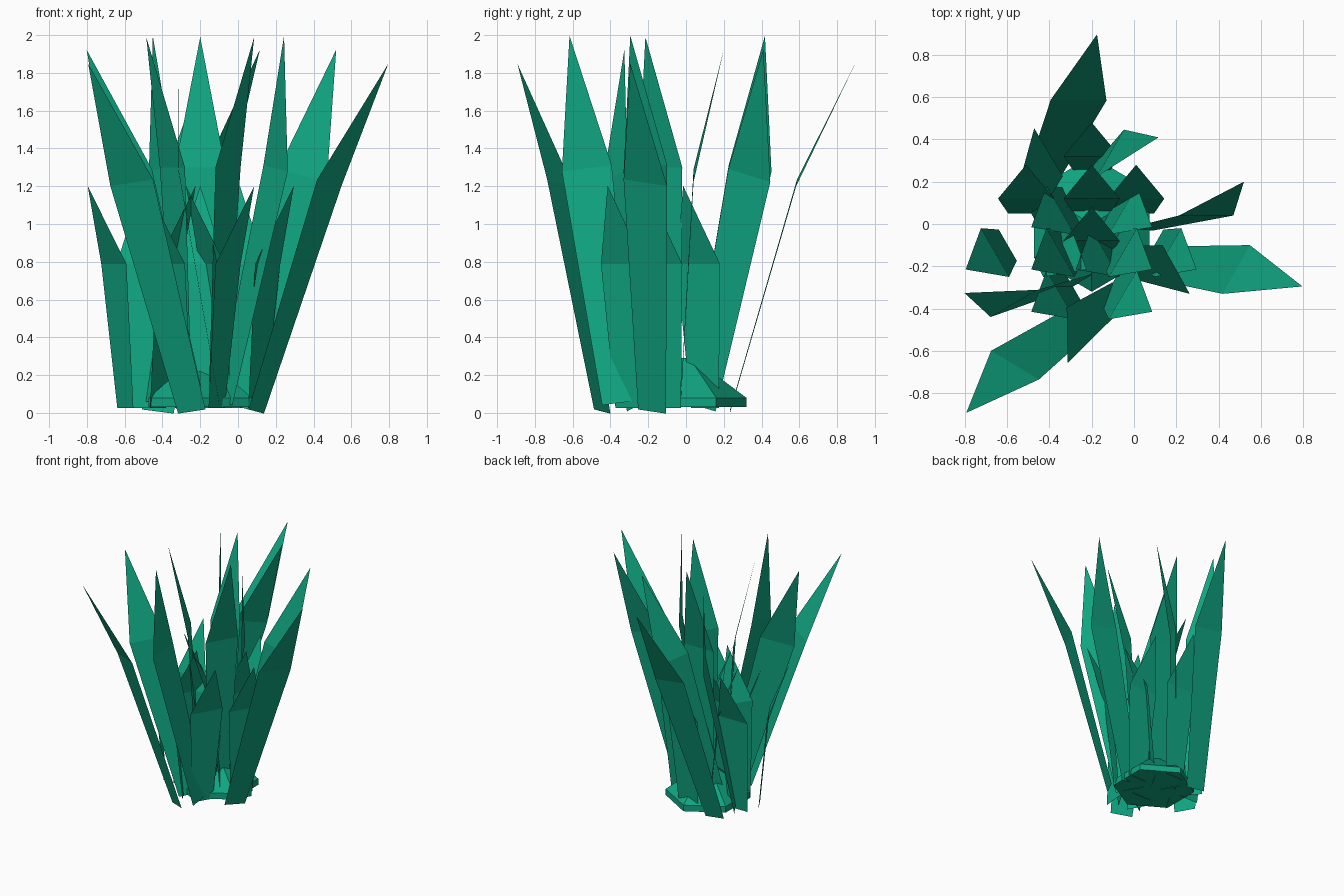
import bpy, bmesh
from math import radians, cos, sin
from mathutils import Matrix, Vector

if "Cube" in bpy.data.objects:
    bpy.data.objects.remove(bpy.data.objects["Cube"])

green = bpy.data.materials.new("leaf_green")
green.diffuse_color = (0.005, 0.38, 0.22, 1)
green.use_nodes = True
green.node_tree.nodes["Principled BSDF"].inputs["Base Color"].default_value = green.diffuse_color

# Blade profile: half width, distance out from tuft centre, height
BLADE = [(0.085, 0.10, 0.01), (0.133, 0.17, 1.28), (0.0, 0.33, 1.97)]


def finish(bm, name):
    mesh = bpy.data.meshes.new(name)
    bm.to_mesh(mesh)
    bm.free()
    mesh.materials.append(green)
    obj = bpy.data.objects.new(name, mesh)
    bpy.context.collection.objects.link(obj)
    return obj


def tuft(name, x, y, height=1.0, first=90, tilt=0, toward=0):
    """Three flat, bent blades spaced around a centre, optionally leaning."""
    bm = bmesh.new()
    for k in range(3):
        spin = Matrix.Rotation(radians(first + 120 * k), 4, 'Z')
        (w0, n0, z0), (w1, n1, z1), (_, n2, z2) = BLADE
        pts = [(n0, -w0, z0), (n0, w0, z0), (n1, w1, z1), (n1, -w1, z1), (n2, 0, z2)]
        v = [bm.verts.new(spin @ Vector((a, b, c * height))) for a, b, c in pts]
        bm.faces.new((v[0], v[1], v[2], v[3]))
        bm.faces.new((v[3], v[2], v[4]))
    # lean about the horizontal axis at right angles to the lean direction
    t = radians(toward)
    lean = Matrix.Rotation(radians(tilt), 4, Vector((-sin(t), cos(t), 0)))
    bm.transform(Matrix.Translation((x, y, 0.02)) @ lean)
    return finish(bm, name)


# Tall tufts: one upright, three leaning outward
CX, CY = -0.2, -0.05
tuft("tall_tuft_centre", CX, CY)
tuft("tall_tuft_right", 0.01, -0.13, tilt=15, toward=0)
tuft("tall_tuft_front", -0.195, -0.357, first=0, tilt=15, toward=210)
tuft("tall_tuft_back", -0.425, 0.133, tilt=15, toward=60)

# Short tufts around the centre
for i, (dx, dy) in enumerate([(0, 0.2), (0, -0.2), (0.21, 0), (-0.31, 0)]):
    tuft(f"short_tuft_{i + 1}", CX + dx, CY + dy, height=0.6)

# Six-sided root mound: low rim with a sloping top
bm = bmesh.new()
rings = [[bm.verts.new((CX + 0.87 * r * cos(radians(30 + 60 * k)) / cos(radians(30)) * 0.98,
                        r * sin(radians(30 + 60 * k)), z)) for k in range(6)]
         for r, z in [(0.32, 0.03), (0.32, 0.08), (0.04, 0.29)]]
for a, b in zip(rings, rings[1:]):
    for k in range(6):
        bm.faces.new((a[k], a[(k + 1) % 6], b[(k + 1) % 6], b[k]))
bm.faces.new(rings[0][::-1])
bm.faces.new(rings[-1])
finish(bm, "root_mound")
